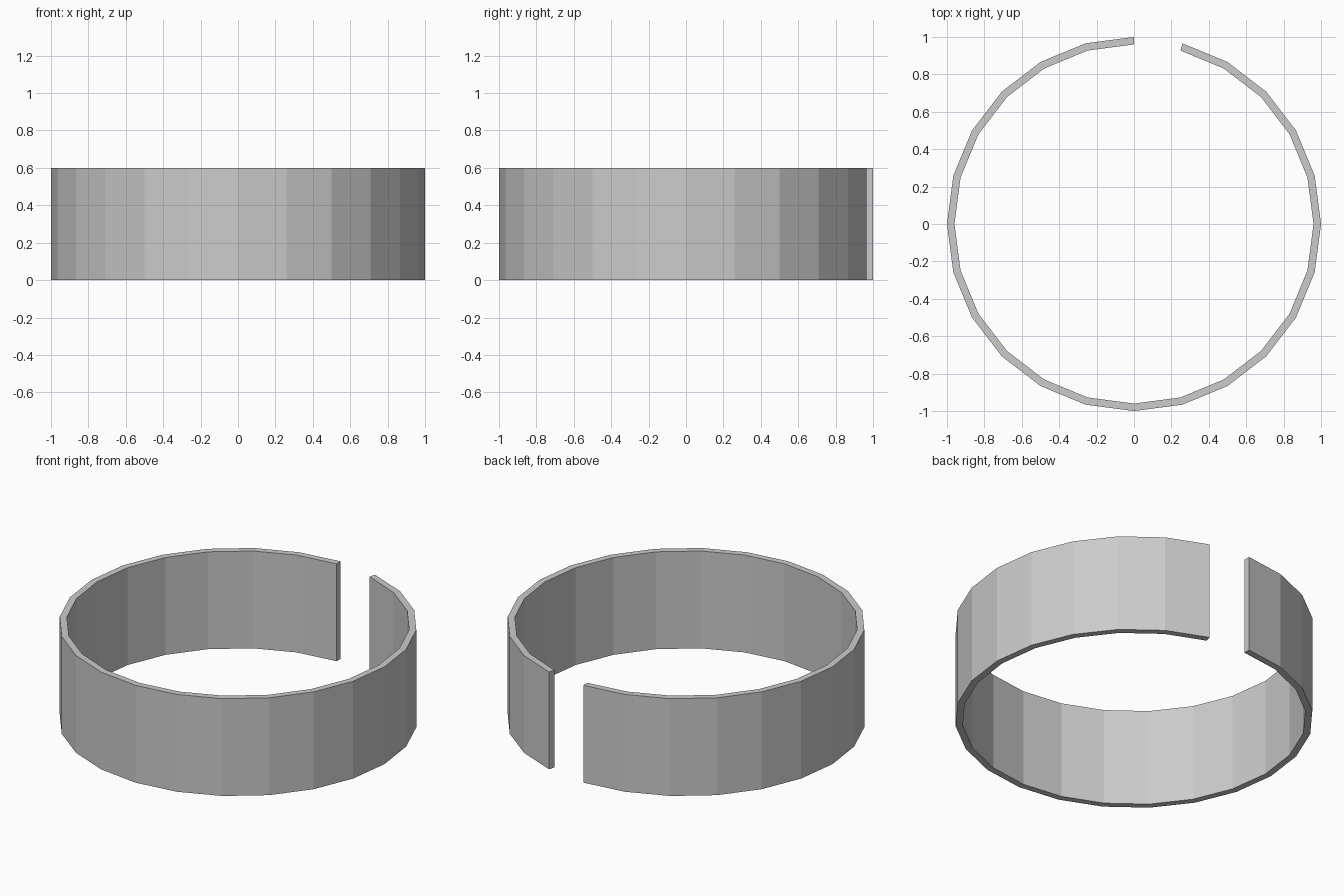
import bpy, bmesh
from math import radians, cos, sin

if "Cube" in bpy.data.objects:
    bpy.data.objects.remove(bpy.data.objects["Cube"])

OUTER, INNER, HEIGHT, SIDES = 1.0, 0.96, 0.6, 24
STEP = 360 / SIDES

bm = bmesh.new()

# Rectangular cross-sections around the band, leaving one segment open at the back
sections = []
for i in range(SIDES):
    a = radians(90 + i * STEP)
    sections.append([bm.verts.new((r * cos(a), r * sin(a), z))
                     for r, z in ((OUTER, 0), (OUTER, HEIGHT), (INNER, HEIGHT), (INNER, 0))])

# Walls between neighbouring sections
for s, t in zip(sections, sections[1:]):
    for k in range(4):
        n = (k + 1) % 4
        bm.faces.new((s[k], t[k], t[n], s[n]))

# End caps at the gap
bm.faces.new(sections[0])
bm.faces.new(sections[-1])
bmesh.ops.recalc_face_normals(bm, faces=bm.faces)

mesh = bpy.data.meshes.new("open_band")
bm.to_mesh(mesh)
bm.free()
bpy.context.collection.objects.link(bpy.data.objects.new("open_band", mesh))
